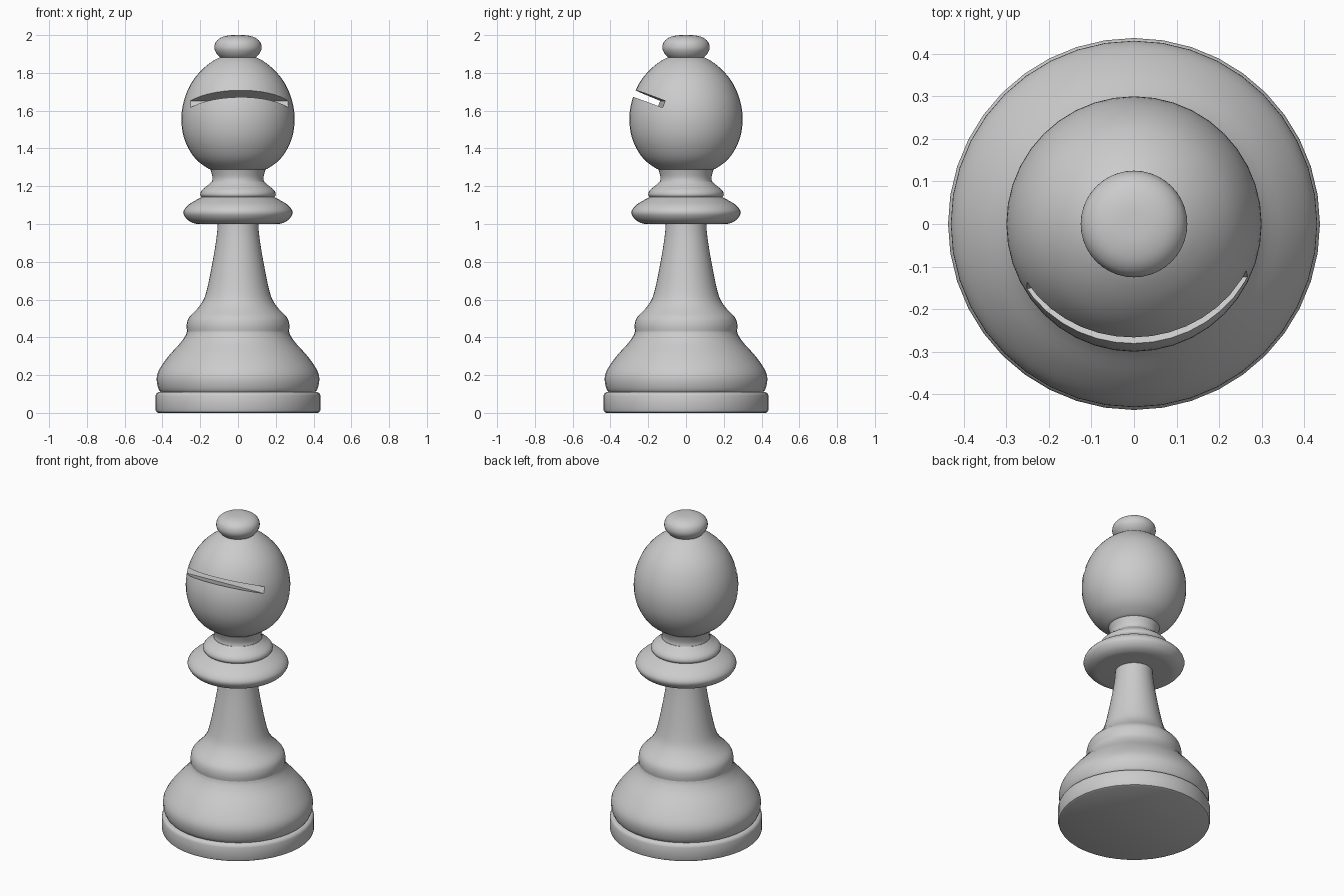
import bpy, bmesh
from math import cos, sin, pi, radians
from mathutils import Matrix, Vector

if "Cube" in bpy.data.objects:
    bpy.data.objects.remove(bpy.data.objects["Cube"])

SIDES = 40


def smooth_path(pts, steps):
    """Catmull-Rom curve through the (radius, z) points."""
    if steps < 2:
        return pts
    p = [Vector(q) for q in pts]
    p = [2 * p[0] - p[1]] + p + [2 * p[-1] - p[-2]]
    out = []
    for a, b, c, d in zip(p, p[1:], p[2:], p[3:]):
        for i in range(steps):
            t = i / steps
            out.append(0.5 * (2 * b + (c - a) * t + (2 * a - 5 * b + 4 * c - d) * t * t
                              + (3 * b - a - 3 * c + d) * t ** 3))
    return out + [p[-2]]


def shade(ob):
    bpy.ops.object.select_all(action='DESELECT')
    ob.select_set(True)
    bpy.context.view_layer.objects.active = ob
    bpy.ops.object.shade_smooth_by_angle(angle=radians(40))


def lathe(name, pts, steps=3):
    """Turn a profile round z and cap both ends."""
    bm = bmesh.new()
    rings = [[bm.verts.new((r * cos(2 * pi * i / SIDES), r * sin(2 * pi * i / SIDES), z))
              for i in range(SIDES)] for r, z in smooth_path(pts, steps)]
    for lo, hi in zip(rings, rings[1:]):
        for i in range(SIDES):
            j = (i + 1) % SIDES
            bm.faces.new((lo[i], lo[j], hi[j], hi[i]))
    bm.faces.new(rings[0][::-1])
    bm.faces.new(rings[-1])
    mesh = bpy.data.meshes.new(name)
    bm.to_mesh(mesh)
    bm.free()
    ob = bpy.data.objects.new(name, mesh)
    bpy.context.collection.objects.link(ob)
    shade(ob)
    return ob


# Foot disc and flared lower body
lathe("base_disc", [(0.422, 0), (0.432, 0.005), (0.437, 0.018), (0.437, 0.09),
                    (0.432, 0.103), (0.42, 0.11)], 1)
lathe("lower_body", [(0.405, 0.105), (0.42, 0.125), (0.43, 0.165), (0.427, 0.205), (0.405, 0.25),
                     (0.36, 0.31), (0.305, 0.37), (0.278, 0.41), (0.27, 0.432)])

# Shoulder running up into the tapered stem
lathe("stem", [(0.27, 0.43), (0.272, 0.465), (0.26, 0.505), (0.215, 0.552), (0.182, 0.6),
               (0.163, 0.66), (0.144, 0.75), (0.124, 0.86), (0.111, 0.95), (0.106, 1.02)])

# Collar rings and neck
lathe("collar", [(0.20, 1.0), (0.23, 1.003), (0.267, 1.022), (0.29, 1.06), (0.27, 1.095),
                 (0.23, 1.122), (0.19, 1.143)])
lathe("upper_ring", [(0.19, 1.14), (0.2, 1.155), (0.192, 1.178), (0.16, 1.205), (0.14, 1.225)])
lathe("neck", [(0.14, 1.215), (0.135, 1.24), (0.139, 1.265), (0.15, 1.30)])

# Egg-shaped head
head = lathe("head", [(0.14, 1.287), (0.165, 1.298), (0.222, 1.342), (0.265, 1.405), (0.291, 1.475),
                      (0.3, 1.555), (0.292, 1.63), (0.27, 1.70), (0.235, 1.765), (0.185, 1.822),
                      (0.13, 1.865), (0.09, 1.885)])

# Slanted slot cut into the front of the head
bpy.ops.mesh.primitive_cube_add(size=1)
cutter = bpy.context.object
cutter.name = "slot_cutter"
cutter.hide_render = True
cutter.matrix_world = (Matrix.Rotation(radians(3), 4, 'Z')
                       @ Matrix.Translation((0, -0.317, 1.707))
                       @ Matrix.Rotation(radians(-21.4), 4, 'X')
                       @ Matrix.Diagonal((1.0, 0.4, 0.039, 1)))
bpy.context.view_layer.update()
cut = head.modifiers.new("slot", 'BOOLEAN')
cut.operation = 'DIFFERENCE'
cut.solver = 'EXACT'
cut.object = cutter
bpy.context.view_layer.objects.active = head
bpy.ops.object.modifier_apply(modifier=cut.name)
bpy.data.objects.remove(cutter)
shade(head)

# Finial knob
lathe("finial", [(0.09, 1.878), (0.108, 1.895), (0.122, 1.918), (0.125, 1.94), (0.116, 1.966),
                 (0.09, 1.987), (0.05, 1.998), (0.005, 2.0)])
